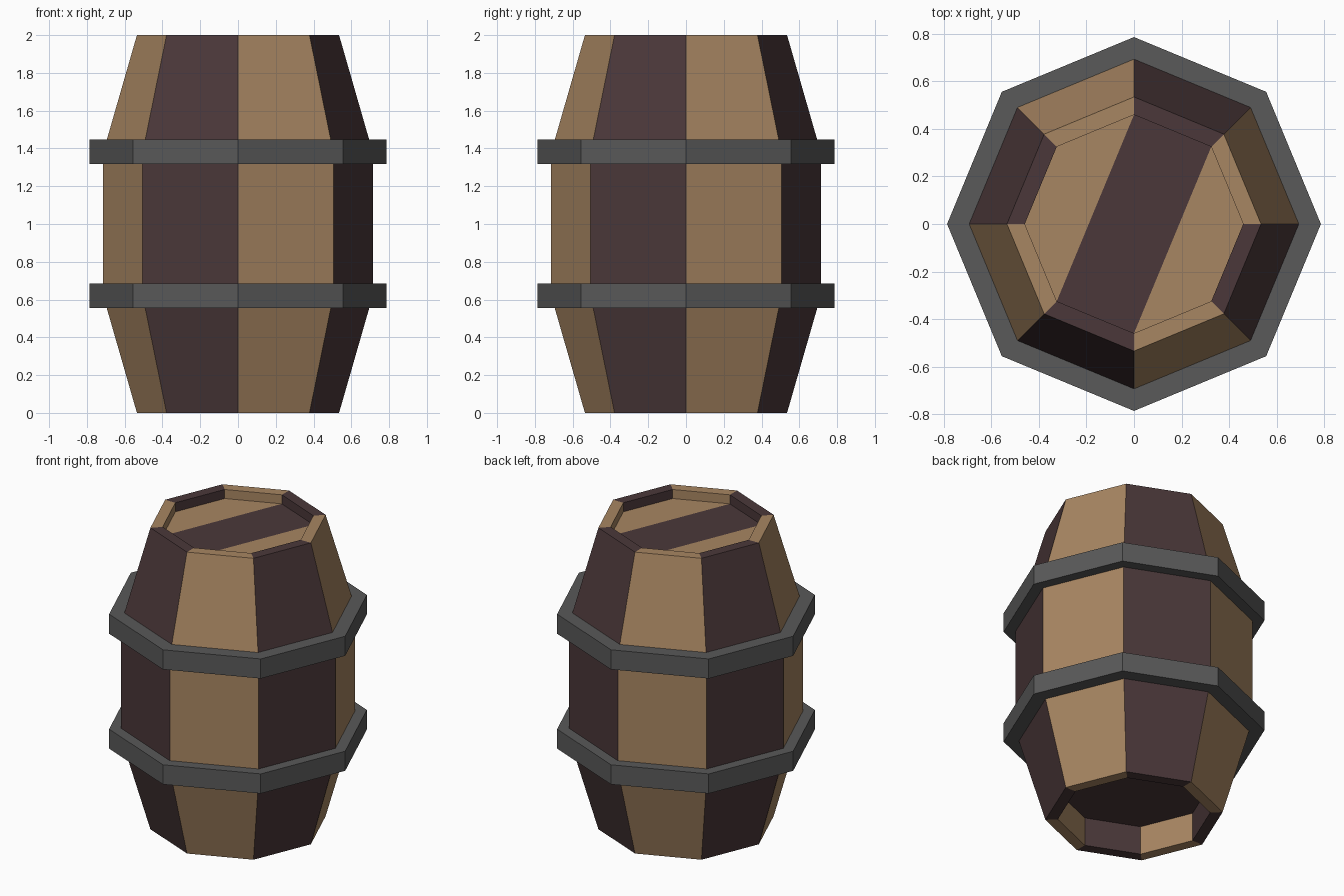
import bpy
import math

if "Cube" in bpy.data.objects:
    bpy.data.objects.remove(bpy.data.objects["Cube"])

SIDES = 8


def material(name, rgb):
    m = bpy.data.materials.new(name)
    m.diffuse_color = (*rgb, 1.0)
    m.use_nodes = True
    m.node_tree.nodes["Principled BSDF"].inputs["Base Color"].default_value = m.diffuse_color
    return m


LIGHT = material("light_wood", (0.39, 0.238, 0.122))
DARK = material("dark_wood", (0.069, 0.039, 0.041))
METAL = material("hoop_metal", (0.1, 0.1, 0.1))


def octagon(r, z):
    return [(r * math.cos(2 * math.pi * i / SIDES),
             r * math.sin(2 * math.pi * i / SIDES), z) for i in range(SIDES)]


def build(name, verts, faces, mats, indices):
    me = bpy.data.meshes.new(name)
    me.from_pydata(verts, [], faces)
    for m in mats:
        me.materials.append(m)
    for p, i in zip(me.polygons, indices):
        p.material_index = i
    ob = bpy.data.objects.new(name, me)
    bpy.context.collection.objects.link(ob)
    return ob


def lathe(name, profile, mats, closed=False):
    """Revolve an (r, z) profile, listed bottom-to-top on the outside;
    materials alternate from side to side."""
    verts = [v for r, z in profile for v in octagon(r, z)]
    n = len(profile)
    faces, idx = [], []
    for k in range(n if closed else n - 1):
        a, b = k * SIDES, ((k + 1) % n) * SIDES
        for i in range(SIDES):
            j = (i + 1) % SIDES
            faces.append((a + i, a + j, b + j, b + i))
            idx.append(i % len(mats))
    return build(name, verts, faces, mats, idx)


R_END, R_IN, R_MID = 0.535, 0.46, 0.715
Z_BASE, Z_LID = 0.19, 1.94

# staves with rims and recess walls, alternating light and dark
lathe("staves", [(R_IN, Z_BASE), (R_IN, 0), (R_END, 0), (R_MID, 0.625),
                 (R_MID, 1.375), (R_END, 2), (R_IN, 2), (R_IN, Z_LID)],
      [LIGHT, DARK])

# metal hoops
for name, z in (("lower_hoop", 0.555), ("upper_hoop", 1.318)):
    lathe(name, [(0.68, z), (0.787, z), (0.787, z + 0.13), (0.68, z + 0.13)],
          [METAL], closed=True)

# lid of three boards, the middle one dark
build("lid", octagon(R_IN, Z_LID),
      [(1, 2, 5, 6), (2, 3, 4, 5), (6, 7, 0, 1)], [LIGHT, DARK], [1, 0, 0])

# recessed underside
build("base", octagon(R_IN, Z_BASE), [tuple(reversed(range(SIDES)))], [DARK], [0])
